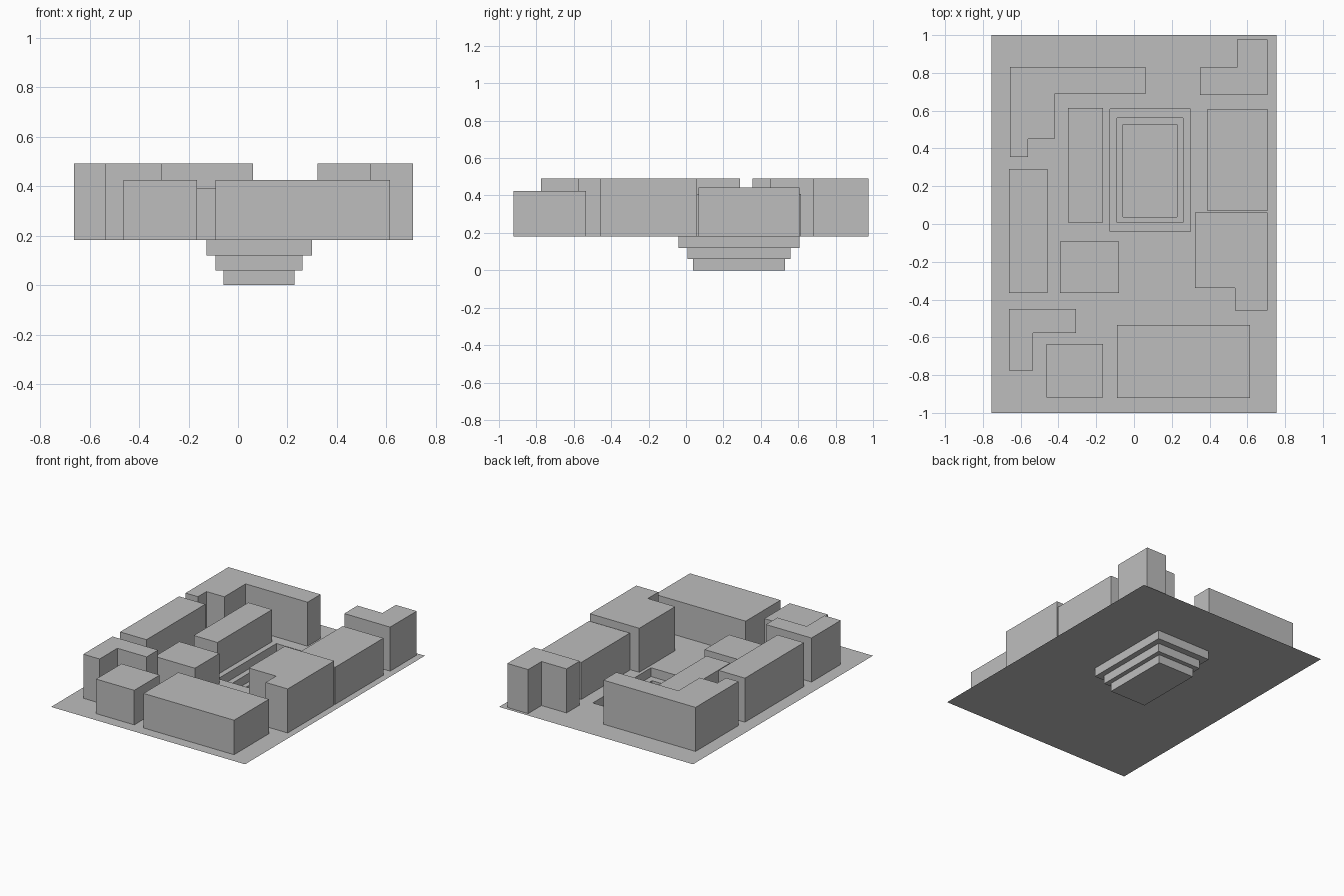
import bpy
import bmesh

cube = bpy.data.objects.get("Cube")
if cube:
    bpy.data.objects.remove(cube, do_unlink=True)

GROUND = 0.182

# One plain grey for the whole massing model
grey = bpy.data.materials.new("model grey")
grey.use_nodes = True
colour = (0.515, 0.515, 0.515, 1)
grey.diffuse_color = colour
grey.node_tree.nodes["Principled BSDF"].inputs["Base Color"].default_value = colour


def finish(name, bm):
    mesh = bpy.data.meshes.new(name)
    bm.to_mesh(mesh)
    bm.free()
    mesh.materials.append(grey)
    obj = bpy.data.objects.new(name, mesh)
    bpy.context.collection.objects.link(obj)
    return obj


def rect(x0, x1, y0, y1):
    return [(x0, y0), (x1, y0), (x1, y1), (x0, y1)]


def loop(bm, outline, z):
    return [bm.verts.new((x, y, z)) for x, y in outline]


def bridge(bm, a, b):
    n = len(a)
    for i in range(n):
        j = (i + 1) % n
        bm.faces.new((a[i], a[j], b[j], b[i]))


def block(name, outline, top):
    """Flat-roofed building standing on the ground sheet (counter-clockwise outline)."""
    bm = bmesh.new()
    low, high = loop(bm, outline, GROUND), loop(bm, outline, top)
    bridge(bm, low, high)
    bm.faces.new(high)
    return finish(name, bm)


# Ground sheet with a sunken terraced court, as nested rectangles going down
outer = rect(-0.755, 0.755, -1, 1)
upper = rect(-0.127, 0.3, -0.04, 0.608)
middle = rect(-0.09, 0.26, 0.007, 0.56)
lower = rect(-0.058, 0.228, 0.038, 0.528)
bm = bmesh.new()
rings = [loop(bm, o, z) for o, z in (
    (outer, GROUND), (upper, GROUND), (upper, 0.12), (middle, 0.12),
    (middle, 0.06), (lower, 0.06), (lower, 0))]
for a, b in zip(rings, rings[1:]):
    bridge(bm, a, b)
bm.faces.new(rings[-1])
finish("ground_and_sunken_court", bm)

# Simple box buildings
TALL, MID = 0.492, 0.425
block("front_long_building", rect(-0.09, 0.615, -0.922, -0.535), MID)
block("front_small_building", rect(-0.462, -0.165, -0.918, -0.635), MID)
block("inner_front_building", rect(-0.392, -0.08, -0.365, -0.092), 0.392)
block("inner_side_building", rect(-0.35, -0.165, 0.008, 0.615), 0.408)
block("right_row_building", rect(-0.662, -0.457, -0.365, 0.29), TALL)
block("left_row_building", rect(0.39, 0.707, 0.068, 0.608), 0.443)

# Angled corner buildings
block("front_right_corner_building", [
    (-0.662, -0.775), (-0.535, -0.775), (-0.535, -0.577),
    (-0.307, -0.577), (-0.307, -0.45), (-0.662, -0.45)], TALL)
block("left_corner_building", [
    (0.322, -0.34), (0.535, -0.34), (0.535, -0.457),
    (0.707, -0.457), (0.707, 0.06), (0.322, 0.06)], TALL)
block("back_left_corner_building", [
    (0.35, 0.682), (0.707, 0.682), (0.707, 0.977),
    (0.545, 0.977), (0.545, 0.828), (0.35, 0.828)], TALL)
block("back_right_corner_building", [
    (-0.657, 0.355), (-0.56, 0.355), (-0.56, 0.45), (-0.422, 0.45),
    (-0.422, 0.688), (0.06, 0.688), (0.06, 0.832), (-0.657, 0.832)], TALL)
